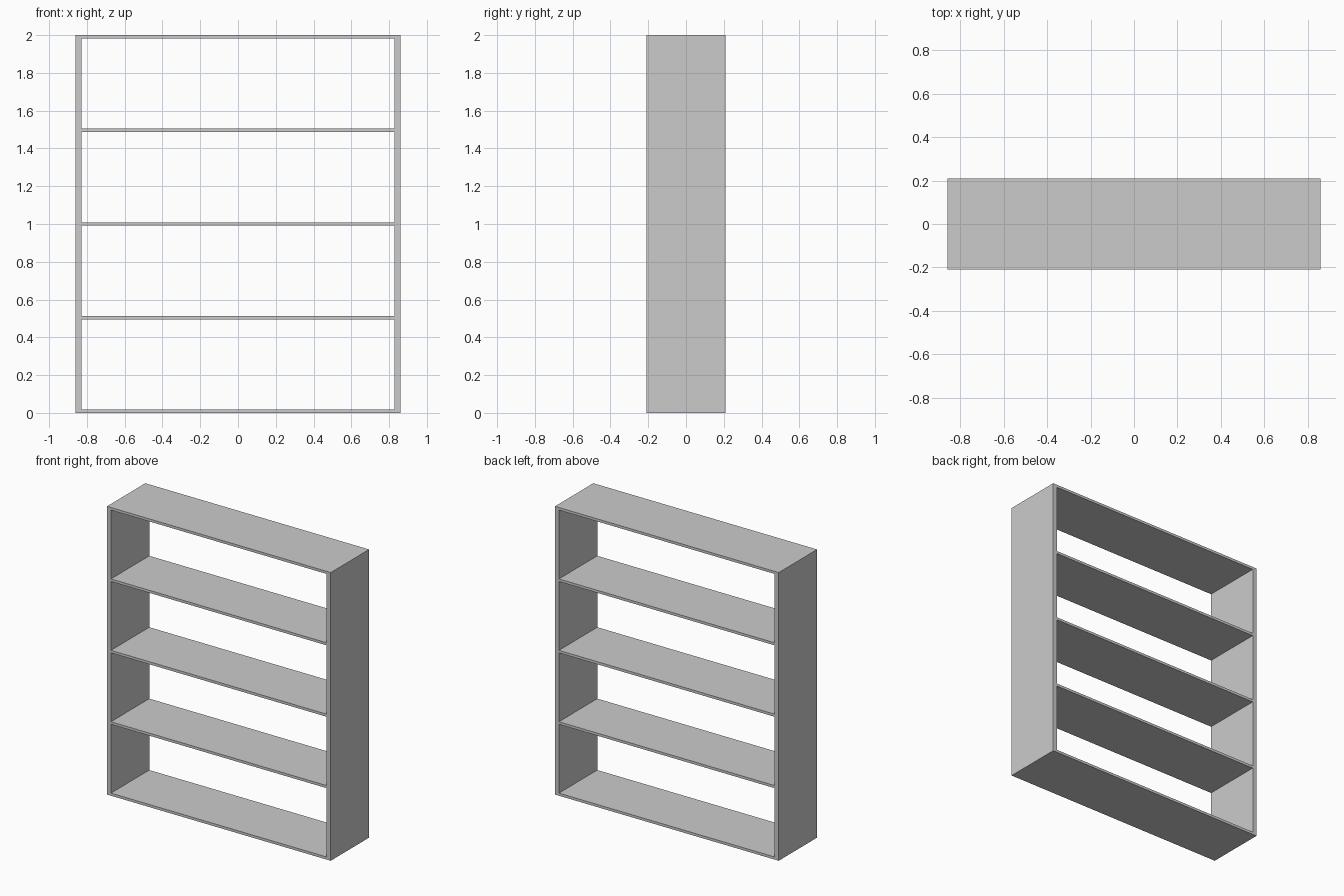
import bpy

if "Cube" in bpy.data.objects:
    bpy.data.objects.remove(bpy.data.objects["Cube"])

WIDTH, DEPTH, HEIGHT = 1.718, 0.42, 2.0
SIDE_T, SHELF_T = 0.031, 0.018
SHELVES = 5


def board(name, size, centre):
    bpy.ops.mesh.primitive_cube_add(size=1, location=centre)
    ob = bpy.context.object
    ob.name = name
    ob.scale = size
    bpy.ops.object.transform_apply(location=False, rotation=False, scale=True)
    return ob


# Upright side panels
for name, s in (("left_side_panel", -1), ("right_side_panel", 1)):
    board(name, (SIDE_T, DEPTH, HEIGHT), (s * (WIDTH - SIDE_T) / 2, 0, HEIGHT / 2))

# Evenly spaced boards between the sides: bottom, three shelves, top
pitch = (HEIGHT - SHELF_T) / (SHELVES - 1)
names = ["bottom_board", "lower_shelf", "middle_shelf", "upper_shelf", "top_board"]
for i, name in enumerate(names):
    board(name, (WIDTH - 2 * SIDE_T, DEPTH, SHELF_T), (0, 0, SHELF_T / 2 + i * pitch))
